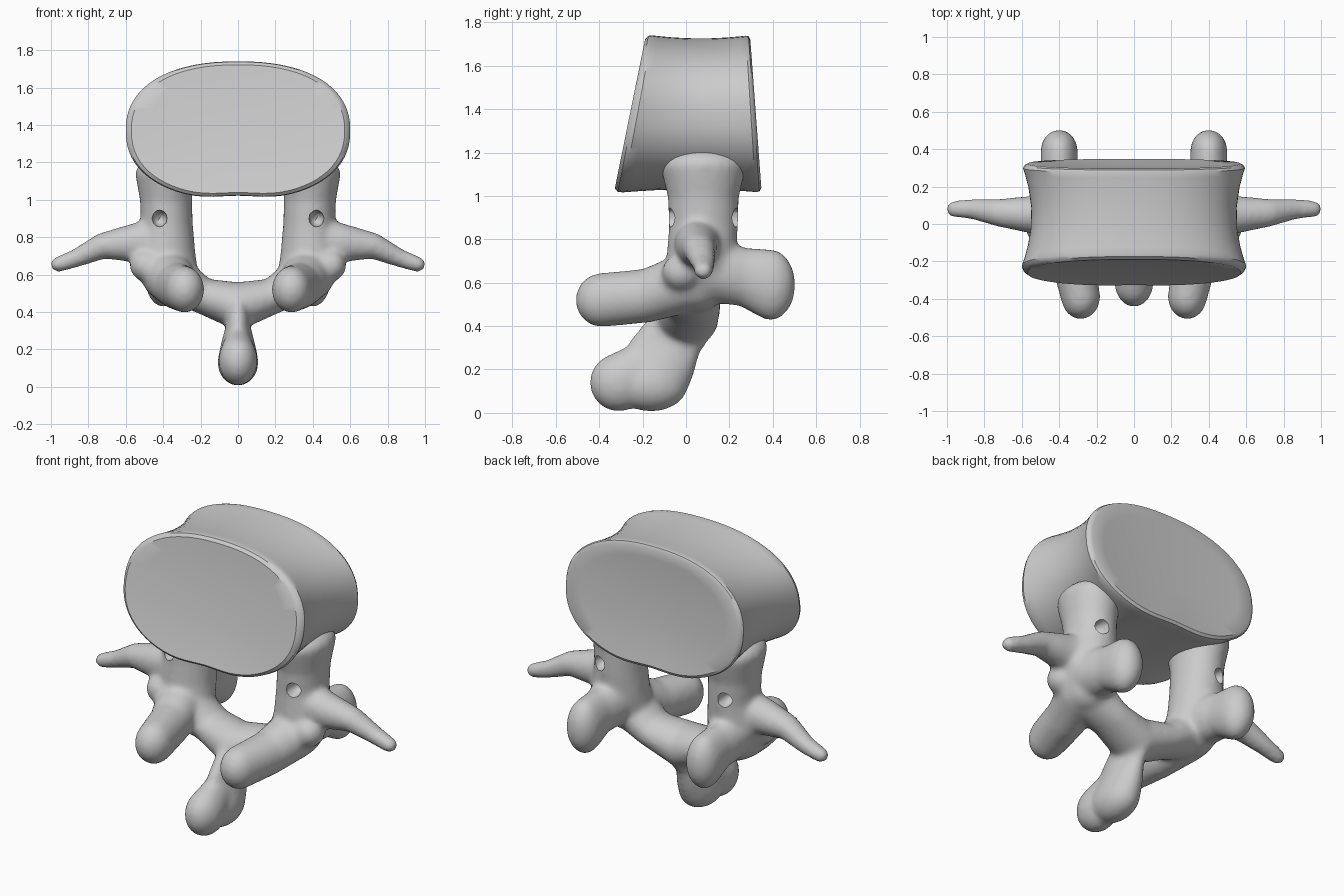
import bpy, bmesh, math
from mathutils import Vector

cube = bpy.data.objects.get("Cube")
if cube:
    bpy.data.objects.remove(cube, do_unlink=True)

bone = bpy.data.materials.new("bone grey")
bone.use_nodes = True
bone.diffuse_color = (0.6, 0.6, 0.6, 1)
bone.node_tree.nodes["Principled BSDF"].inputs["Base Color"].default_value = (0.6, 0.6, 0.6, 1)


def make_object(name, bm):
    mesh = bpy.data.meshes.new(name)
    bm.to_mesh(mesh)
    bm.free()
    obj = bpy.data.objects.new(name, mesh)
    bpy.context.collection.objects.link(obj)
    mesh.materials.append(bone)
    return obj


def limb(bm, knots, sides=(1,)):
    """Hull of consecutive ellipsoids; each knot is (centre, radii)."""
    for side in sides:
        for a, b in zip(knots, knots[1:]):
            part = bmesh.new()
            for centre, radii in (a, b):
                ball = bmesh.ops.create_icosphere(part, subdivisions=3, radius=1)
                for v in ball["verts"]:
                    v.co = Vector([c + r * k for c, r, k in zip(centre, radii, v.co)])
                    v.co.x *= side
            hull = bmesh.ops.convex_hull(part, input=part.verts)
            loose = {g for g in hull["geom_interior"] + hull["geom_unused"]
                     if isinstance(g, bmesh.types.BMVert)}
            bmesh.ops.delete(part, geom=list(loose), context="VERTS")
            bmesh.ops.recalc_face_normals(part, faces=part.faces)
            temp = bpy.data.meshes.new("limb")
            part.to_mesh(temp)
            part.free()
            bm.from_mesh(temp)
            bpy.data.meshes.remove(temp)


# Vertebral body: lofted oval rings with bevelled rims and dished end plates
bm = bmesh.new()
N = 72
stations = [(0.03, 0.4), (0.01, 0.8), (0, 0.95), (0.025, 0.985), (0.06, 1), (0.12, 0.98),
            (0.25, 0.945), (0.4, 0.92), (0.6, 0.915), (0.78, 0.94), (0.9, 0.97),
            (0.96, 0.99), (0.985, 0.975), (1, 0.945), (0.99, 0.8), (0.965, 0.4)]
rings = []
for t, s in stations:
    ring = []
    for i in range(N):
        a = math.tau * i / N
        c, d = math.cos(a), math.sin(a)
        x = 0.6 * s * math.copysign(abs(c) ** 0.87, c)
        sz = 1 - (1 - s) * (0.45 if 0 < t < 1 and s > 0.9 else 1)
        z = 1.37 + 0.37 * sz * math.copysign(abs(d) ** 0.87, d)
        if d < 0:
            z += 0.022 * s * math.exp(-(x / 0.16) ** 2)
        h = (z - 1) / 0.74
        front, back = -0.335 + 0.15 * h, 0.35 - 0.055 * h
        ring.append(bm.verts.new((x, front + (back - front) * t, z)))
    rings.append(ring)
for r, q in zip(rings, rings[1:]):
    for i in range(N):
        j = (i + 1) % N
        bm.faces.new((r[i], r[j], q[j], q[i]))
bm.faces.new(rings[0])
bm.faces.new(rings[-1])
bmesh.ops.recalc_face_normals(bm, faces=bm.faces)
body = make_object("vertebral_body", bm)

# Neural arch: all processes fused into one smooth surface
bm = bmesh.new()
both = (1, -1)
# pedicles
limb(bm, [((0.39, 0.08, 1.14), (0.16, 0.20, 0.09)), ((0.385, 0.08, 1.0), (0.14, 0.165, 0.1)),
          ((0.38, 0.08, 0.86), (0.14, 0.16, 0.1)), ((0.39, 0.07, 0.7), (0.165, 0.16, 0.13)),
          ((0.36, 0.04, 0.58), (0.15, 0.14, 0.12))], both)
# transverse processes
limb(bm, [((0.42, 0.06, 0.78), (0.12, 0.12, 0.13)), ((0.55, 0.05, 0.77), (0.09, 0.1, 0.105)),
          ((0.72, 0.06, 0.755), (0.07, 0.075, 0.07)), ((0.86, 0.08, 0.69), (0.05, 0.055, 0.05)),
          ((0.96, 0.08, 0.655), (0.045, 0.045, 0.042))], both)
# rear articular processes
limb(bm, [((0.39, 0.1, 0.66), (0.14, 0.12, 0.15)), ((0.4, 0.27, 0.625), (0.1, 0.1, 0.135)),
          ((0.4, 0.39, 0.59), (0.1, 0.115, 0.165))], both)
# front articular processes
limb(bm, [((0.38, 0.0, 0.6), (0.14, 0.12, 0.14)), ((0.33, -0.18, 0.54), (0.12, 0.1, 0.125)),
          ((0.285, -0.39, 0.52), (0.105, 0.12, 0.125))], both)
# side knobs
limb(bm, [((0.42, -0.02, 0.62), (0.1, 0.1, 0.1)), ((0.5, -0.02, 0.65), (0.08, 0.09, 0.085))], both)
# laminae
limb(bm, [((0.34, 0.02, 0.58), (0.12, 0.14, 0.13)), ((0.19, 0.03, 0.485), (0.09, 0.13, 0.095)),
          ((0, 0.0, 0.43), (0.075, 0.15, 0.13))], both)
# spinous process
limb(bm, [((0, 0.0, 0.43), (0.065, 0.15, 0.12)), ((0, -0.1, 0.3), (0.068, 0.17, 0.1)),
          ((0, -0.12, 0.2), (0.095, 0.16, 0.12)), ((0, -0.16, 0.13), (0.11, 0.17, 0.125))])
limb(bm, [((0, -0.14, 0.24), (0.07, 0.17, 0.1)), ((0, -0.31, 0.14), (0.105, 0.135, 0.135))])
arch = make_object("neural_arch", bm)

# Vessel openings bored into both sides of each pedicle
bm = bmesh.new()
for side in both:
    for y in (-0.08, 0.24):
        ball = bmesh.ops.create_icosphere(bm, subdivisions=2, radius=1)
        for v in ball["verts"]:
            v.co = Vector((0.42 * side + 0.042 * v.co.x, y + 0.09 * v.co.y, 0.9 + 0.046 * v.co.z))
cutter = make_object("opening_cutter", bm)
cutter.hide_render = True
cutter.hide_set(True)
cutter.display_type = "WIRE"

remesh = arch.modifiers.new("fuse", "REMESH")
remesh.mode = "VOXEL"
remesh.voxel_size = 0.014
relax = arch.modifiers.new("relax", "SMOOTH")
relax.factor = 0.5
relax.iterations = 14
bore = arch.modifiers.new("bore", "BOOLEAN")
bore.operation = "DIFFERENCE"
bore.solver = "EXACT"
bore.object = cutter

for obj in (body, arch):
    bpy.ops.object.select_all(action="DESELECT")
    obj.select_set(True)
    bpy.context.view_layer.objects.active = obj
    for mod in list(obj.modifiers):
        bpy.ops.object.modifier_apply(modifier=mod.name)
    bpy.ops.object.shade_smooth_by_angle(angle=math.radians(35))
bpy.data.objects.remove(cutter, do_unlink=True)
